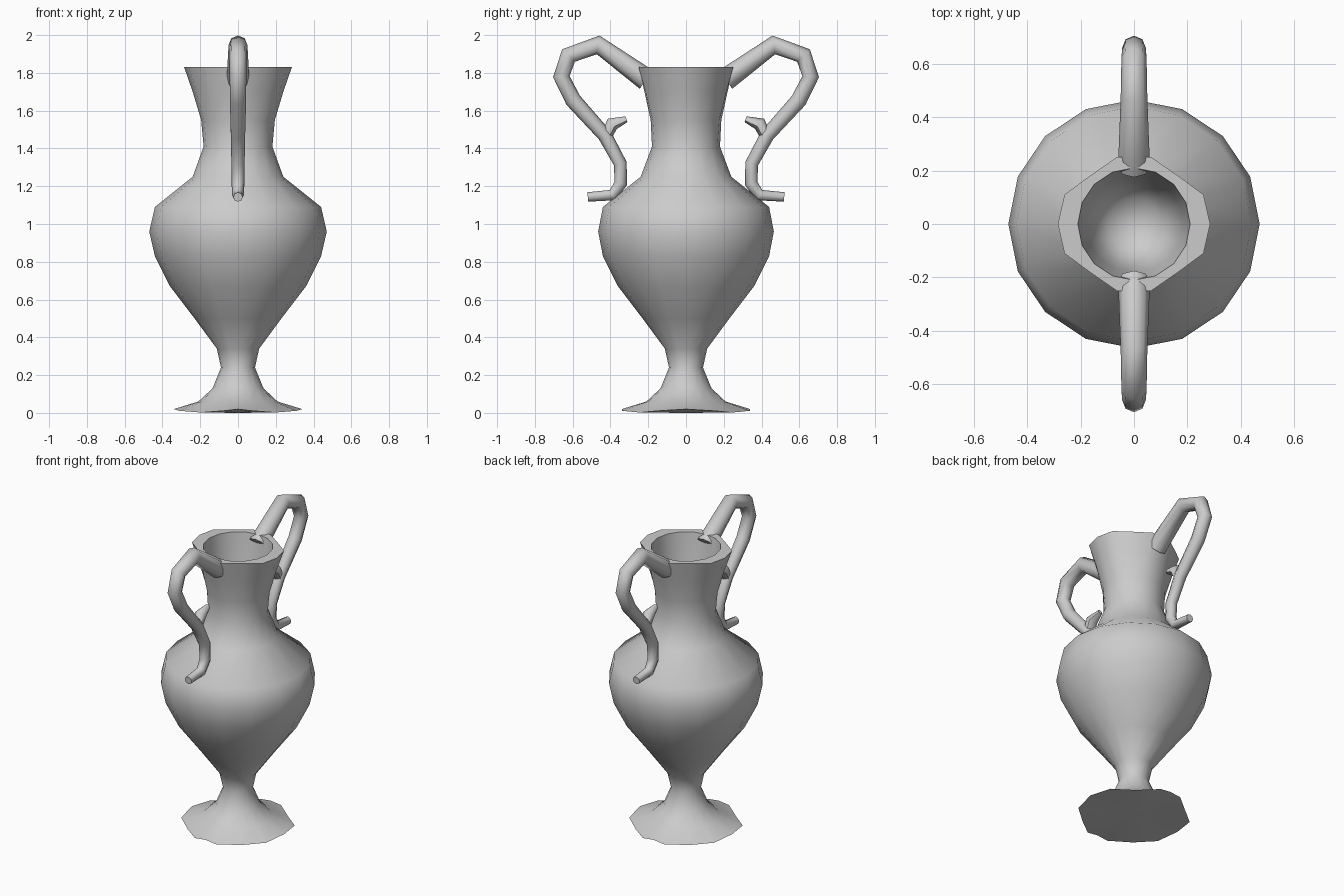
import bpy, bmesh, math
from mathutils import Vector

if "Cube" in bpy.data.objects:
    bpy.data.objects.remove(bpy.data.objects["Cube"])

stone = bpy.data.materials.new("grey_stone")
stone.diffuse_color = (0.6, 0.6, 0.6, 1)
stone.use_nodes = True
stone.node_tree.nodes["Principled BSDF"].inputs["Base Color"].default_value = stone.diffuse_color

SIDES = 16
# one quarter of the rounded diamond outline shared by the lip and the foot
DIAMOND = [(1, 0), (0.912, 0.44), (0.58, 0.72), (0.225, 1), (0, 1)]


def finish(bm, name, angle):
    bmesh.ops.recalc_face_normals(bm, faces=bm.faces[:])
    mesh = bpy.data.meshes.new(name)
    bm.to_mesh(mesh)
    bm.free()
    mesh.materials.append(stone)
    obj = bpy.data.objects.new(name, mesh)
    bpy.context.collection.objects.link(obj)
    bpy.ops.object.select_all(action='DESELECT')
    obj.select_set(True)
    bpy.context.view_layer.objects.active = obj
    bpy.ops.object.shade_smooth_by_angle(angle=math.radians(angle))
    return obj


def outline(i, w):
    """Unit outline point i, blended from circle (w=0) to diamond (w=1)."""
    a = 2 * math.pi * i / SIDES
    c, s = math.cos(a), math.sin(a)
    q = i % 8
    dx, dy = DIAMOND[q if q <= 4 else 8 - q]
    dx, dy = math.copysign(dx, c), math.copysign(dy, s)
    return c + (dx - c) * w, s + (dy - s) * w


def bridge(bm, rings):
    for a, b in zip(rings, rings[1:]):
        n = len(a)
        for i in range(n):
            bm.faces.new((a[i], a[(i + 1) % n], b[(i + 1) % n], b[i]))


def fan(bm, ring, point):
    c = bm.verts.new(point)
    for i in range(len(ring)):
        bm.faces.new((ring[i], ring[(i + 1) % len(ring)], c))


# vase: foot, belly, neck, lip and hollow: (z, x radius, y radius, diamond blend)
PROFILE = [
    (0.02, 0.34, 0.34, 1), (0.06, 0.21, 0.21, 0.4), (0.13, 0.135, 0.135, 0),
    (0.24, 0.09, 0.09, 0), (0.34, 0.112, 0.112, 0), (0.50, 0.23, 0.23, 0),
    (0.67, 0.36, 0.36, 0), (0.83, 0.44, 0.44, 0), (0.96, 0.47, 0.465, 0),
    (1.09, 0.44, 0.44, 0), (1.25, 0.24, 0.24, 0), (1.41, 0.182, 0.18, 0),
    (1.55, 0.195, 0.187, 0.2), (1.70, 0.24, 0.22, 0.6), (1.83, 0.285, 0.25, 1),
    (1.83, 0.21, 0.21, 0), (1.60, 0.185, 0.18, 0), (1.45, 0.155, 0.155, 0),
    (1.36, 0.10, 0.10, 0),
]
bm = bmesh.new()
rings = []
for k, (z, rx, ry, w) in enumerate(PROFILE):
    ring = []
    for i in range(SIDES):
        x, y = outline(i, w)
        # the foot edge droops between the four axes
        droop = 0.018 * math.sin(4 * math.pi * i / SIDES) ** 2 if k == 0 else 0
        ring.append(bm.verts.new((x * rx, y * ry, z - droop)))
    rings.append(ring)
bridge(bm, rings)
fan(bm, rings[0], (0, 0, 0.0))
fan(bm, rings[-1], (0, 0, 1.33))
finish(bm, "vase_body", 50)


def tube(name, path, side, n=8):
    """Tapered tube in the yz plane; path points are (y, z, radius)."""
    bm = bmesh.new()
    pts = [Vector((0, y * side, z)) for y, z, r in path]
    rings = []
    for k, p in enumerate(pts):
        d0 = (p - pts[k - 1]).normalized() if k else Vector()
        d1 = (pts[k + 1] - p).normalized() if k < len(pts) - 1 else Vector()
        t = (d0 + d1).normalized()
        nrm = Vector((0, -t.z, t.y))
        ring = []
        for i in range(n):
            a = 2 * math.pi * i / n
            off = Vector((math.sin(a), 0, 0)) + nrm * math.cos(a)
            ring.append(bm.verts.new(p + off * path[k][2]))
        rings.append(ring)
    bridge(bm, rings)
    bm.faces.new(rings[0])
    bm.faces.new(rings[-1])
    return finish(bm, name, 60)


# handles with a small spur, mirrored front to back
HANDLE = [
    (0.21, 1.765, 0.06), (0.465, 1.948, 0.05), (0.622, 1.892, 0.047),
    (0.66, 1.78, 0.044), (0.597, 1.655, 0.043), (0.43, 1.47, 0.038),
    (0.348, 1.32, 0.035), (0.345, 1.215, 0.034), (0.388, 1.153, 0.031),
    (0.52, 1.143, 0.025),
]
SPUR = [(0.43, 1.45, 0.03), (0.39, 1.53, 0.036), (0.315, 1.555, 0.016)]
for side, label in ((-1, "front"), (1, "back")):
    tube(label + "_handle", HANDLE, side)
    tube(label + "_handle_spur", SPUR, side, 6)
